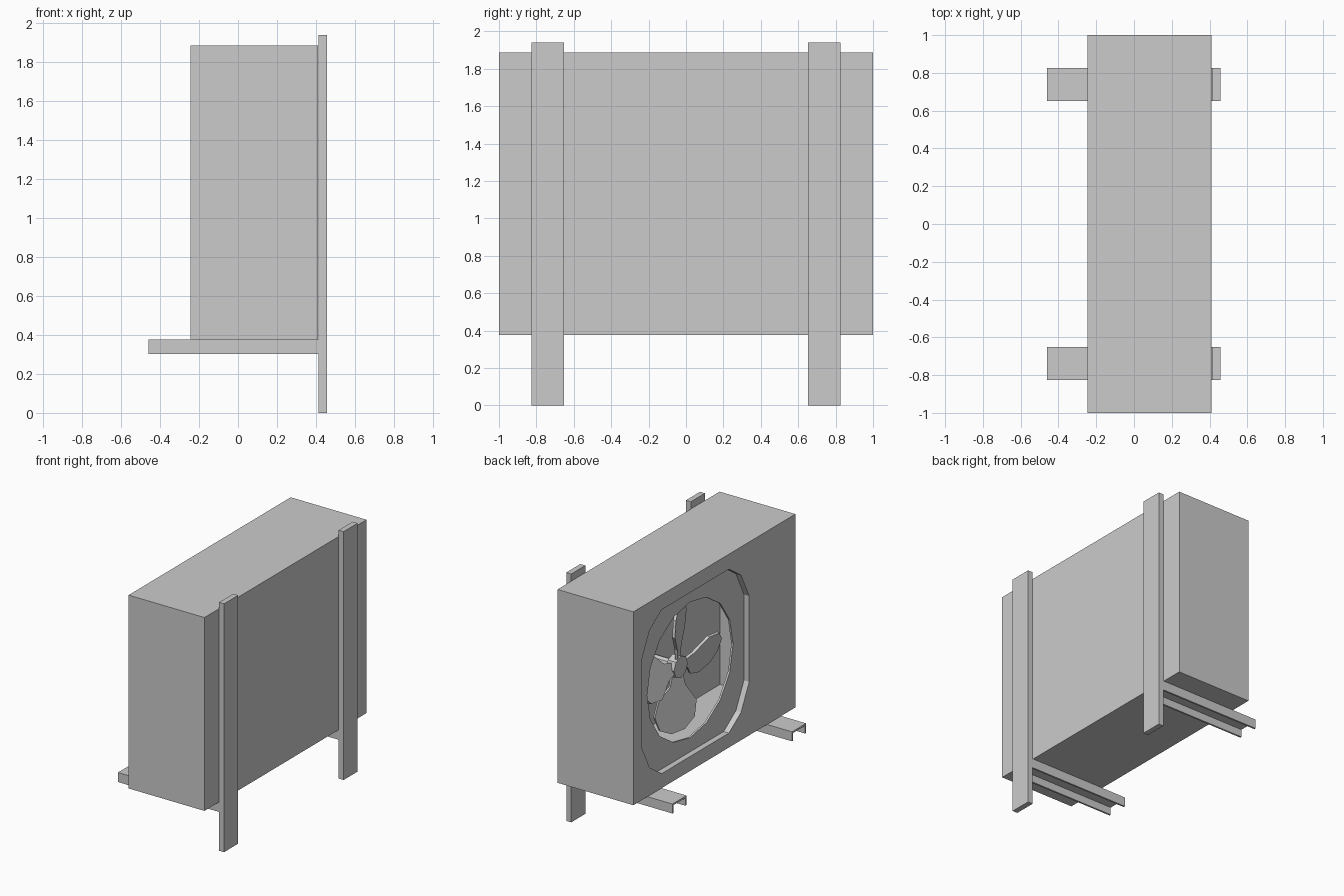
import bpy, bmesh, math
from mathutils import Matrix, Vector

if "Cube" in bpy.data.objects:
    bpy.data.objects.remove(bpy.data.objects["Cube"], do_unlink=True)

grey = bpy.data.materials.new("light_grey_metal")
grey.use_nodes = True
colour = (0.6, 0.6, 0.6, 1)
grey.diffuse_color = colour
grey.node_tree.nodes["Principled BSDF"].inputs["Base Color"].default_value = colour


def finish(name, bm):
    bmesh.ops.recalc_face_normals(bm, faces=bm.faces)
    mesh = bpy.data.meshes.new(name)
    bm.to_mesh(mesh)
    bm.free()
    mesh.materials.append(grey)
    ob = bpy.data.objects.new(name, mesh)
    bpy.context.collection.objects.link(ob)
    return ob


def prism(bm, points, move):
    """Extrude a closed outline of 3D points along move."""
    face = bm.faces.new([bm.verts.new(p) for p in points])
    new = bmesh.ops.extrude_face_region(bm, geom=[face])["geom"]
    bmesh.ops.translate(bm, vec=move, verts=[v for v in new if isinstance(v, bmesh.types.BMVert)])


def box(name, x, y, z):
    bm = bmesh.new()
    outline = [(x[0], y[0], z[0]), (x[0], y[1], z[0]), (x[0], y[1], z[1]), (x[0], y[0], z[1])]
    prism(bm, outline, (x[1] - x[0], 0, 0))
    return finish(name, bm)


def x_prism(name, outline, x0, x1):
    bm = bmesh.new()
    prism(bm, [(x0, y, z) for y, z in outline], (x1 - x0, 0, 0))
    return finish(name, bm)


def cut(target, cutter):
    mod = target.modifiers.new("cut", "BOOLEAN")
    mod.operation = "DIFFERENCE"
    mod.solver = "EXACT"
    mod.object = cutter
    bpy.context.view_layer.objects.active = target
    bpy.ops.object.modifier_apply(modifier=mod.name)
    bpy.data.objects.remove(cutter, do_unlink=True)


FRONT, BACK, BOTTOM, TOP = -0.245, 0.41, 0.377, 1.887
CY, CZ = 0.235, 1.13

# Hollow casing
casing = box("casing", (FRONT, BACK), (-1, 1), (BOTTOM, TOP))
cut(casing, box("cavity", (-0.185, BACK - 0.012), (-0.988, 0.988), (BOTTOM + 0.012, TOP - 0.012)))

# Rounded square recess around the fan
corner = [(0.665, 0.335), (0.565, 0.535), (0.415, 0.64)]
recess = []
for sy, sz in ((1, 1), (-1, 1), (-1, -1), (1, -1)):
    pts = corner if sy * sz > 0 else corner[::-1]
    recess += [(CY + sy * a, CZ + sz * b) for a, b in pts]
cut(casing, x_prism("recess", recess, -0.4, FRONT + 0.045))

# Sixteen sided fan opening
circle = [(CY + 0.53 * math.cos(i * math.pi / 8), CZ + 0.53 * math.sin(i * math.pi / 8))
          for i in range(16)]
cut(casing, x_prism("opening", circle, -0.4, -0.1))

# Four pitched fan blades, made as one paddle turned round the hub
paddle = [(-0.04, 0.05), (-0.06, 0.15), (-0.15, 0.24), (-0.18, 0.36), (-0.13, 0.47),
          (-0.03, 0.51), (0.08, 0.49), (0.16, 0.41), (0.17, 0.28), (0.07, 0.15), (0.04, 0.05)]
HUB_X = -0.09
for i in range(4):
    bm = bmesh.new()
    prism(bm, [(-0.01, y, z) for y, z in paddle], (0.02, 0, 0))
    pitch = Matrix.Rotation(math.radians(22), 4, "Z")
    turn = Matrix.Rotation(math.radians(90 * i + 4), 4, "X")
    bm.transform(Matrix.Translation(Vector((HUB_X, CY, CZ))) @ turn @ pitch)
    finish(f"fan_blade_{i + 1}", bm)

# Fan hub and motor shaft
for name, radius, x0, x1 in (("fan_hub", 0.085, HUB_X - 0.03, HUB_X + 0.04),
                             ("motor_shaft", 0.04, HUB_X + 0.04, BACK - 0.005)):
    ring = [(CY + radius * math.cos(i * math.pi / 4), CZ + radius * math.sin(i * math.pi / 4))
            for i in range(8)]
    x_prism(name, ring, x0, x1)

# Wall posts and downward open channel arms
for side, name in ((1, "rear"), (-1, "front")):
    mid, half, wall, low = side * 0.738, 0.087, 0.014, 0.303
    box(name + "_post", (0.414, 0.457), (mid - half, mid + half), (0, 1.94))
    inner = half - wall
    channel = [(-half, low), (-half, BOTTOM), (half, BOTTOM), (half, low),
               (inner, low), (inner, BOTTOM - wall), (-inner, BOTTOM - wall), (-inner, low)]
    x_prism(name + "_arm", [(mid + y, z) for y, z in channel], -0.46, 0.414)
